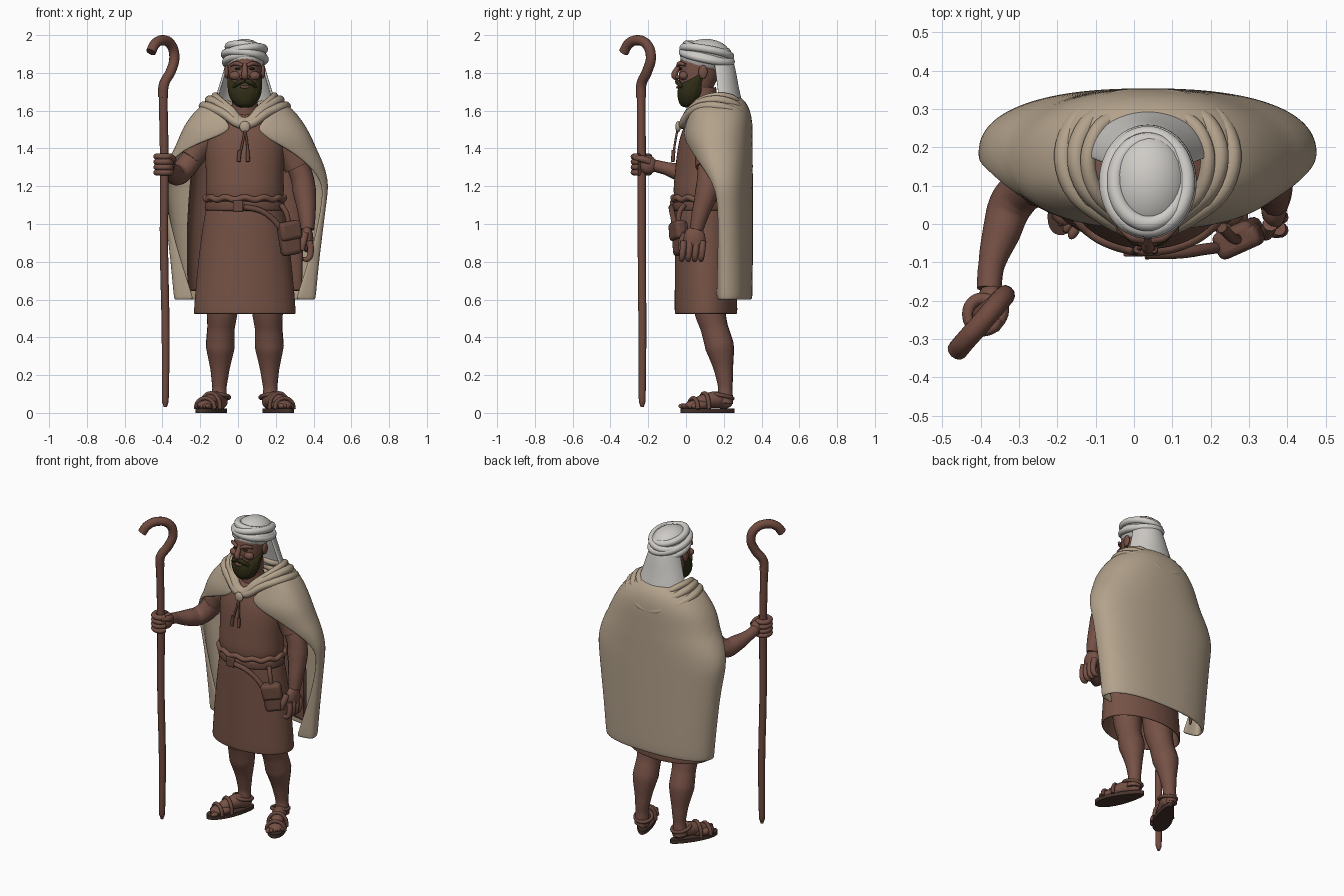
import bpy, bmesh
from math import sin, cos, pi, radians
from mathutils import Vector

if "Cube" in bpy.data.objects:
    bpy.data.objects.remove(bpy.data.objects["Cube"])

CX = 0.036  # body centre line


def material(name, rgb):
    m = bpy.data.materials.new(name)
    m.use_nodes = True
    m.diffuse_color = (*rgb, 1)
    m.node_tree.nodes["Principled BSDF"].inputs["Base Color"].default_value = (*rgb, 1)
    return m


SKIN = material("brown skin", (0.18, 0.082, 0.06))
TUNIC = material("brown tunic", (0.18, 0.085, 0.06))
WOOD = material("staff wood", (0.165, 0.07, 0.05))
LEATHER = material("leather", (0.14, 0.065, 0.047))
SOLE = material("dark sole", (0.06, 0.032, 0.024))
CLOAK = material("tan cloak", (0.45, 0.36, 0.26))
LINEN = material("white linen", (0.62, 0.6, 0.57))
HAIR = material("dark beard", (0.03, 0.027, 0.008))


def finish(ob, mat, subsurf=0, thick=0):
    ob.data.materials.clear()
    ob.data.materials.append(mat)
    bpy.ops.object.select_all(action='DESELECT')
    ob.select_set(True)
    bpy.context.view_layer.objects.active = ob
    bpy.ops.object.shade_smooth_by_angle(angle=radians(50))
    if thick:
        m = ob.modifiers.new("thickness", 'SOLIDIFY')
        m.thickness, m.offset = thick, 0
    if subsurf:
        m = ob.modifiers.new("smooth", 'SUBSURF')
        m.levels = m.render_levels = subsurf
    return ob


def grid(name, rows, mat, closed=False, thick=0, level=2):
    """Skin a list of equally long point rows."""
    bm = bmesh.new()
    vs = [[bm.verts.new(p) for p in row] for row in rows]
    n = len(rows[0])
    for a, b in zip(vs, vs[1:]):
        for i in range(n if closed else n - 1):
            j = (i + 1) % n
            bm.faces.new((a[i], a[j], b[j], b[i]))
    if closed:
        bm.faces.new(vs[0])
        bm.faces.new(vs[-1])
    bmesh.ops.recalc_face_normals(bm, faces=bm.faces)
    me = bpy.data.meshes.new(name)
    bm.to_mesh(me)
    bm.free()
    ob = bpy.data.objects.new(name, me)
    bpy.context.collection.objects.link(ob)
    return finish(ob, mat, level, thick)


def loft(name, rings, mat, n=24, ripple=0):
    """Stack of ellipses given as (z, y centre, x radius, y radius)."""
    rows = []
    for z, cy, rx, ry in rings:
        row = []
        for i in range(n):
            t = 2 * pi * i / n
            k = 1 + ripple * (i % 2)
            row.append((CX + rx * k * cos(t), cy + ry * k * sin(t), z))
        rows.append(row)
    return grid(name, rows, mat, closed=True)


def power(v, p):
    return abs(v) ** p * (1 if v >= 0 else -1)


def drape(name, rows, mat, thick=0.018, n=28, flat=0.85):
    """Open cloth around the back: (z, width, y centre, back, front, right span, left span)."""
    out = []
    for z, w, cy, rb, rf, sr, sl in rows:
        row = []
        for i in range(n + 1):
            t = radians(-sr + (sr + sl) * i / n)
            c = power(cos(t), flat)
            row.append((CX + w * power(sin(t), flat), cy + (rb if c > 0 else rf) * c, z))
        out.append(row)
    return grid(name, out, mat, thick=thick)


def tube(name, pts, mat, r=None, closed=False):
    """Round sweep; points are (x, y, z) with a shared r, or (x, y, z, radius)."""
    cu = bpy.data.curves.new(name, 'CURVE')
    cu.dimensions = '3D'
    cu.bevel_depth, cu.bevel_resolution, cu.resolution_u = 1, 4, 6
    cu.use_fill_caps = not closed
    sp = cu.splines.new('BEZIER')
    sp.bezier_points.add(len(pts) - 1)
    sp.use_cyclic_u = closed
    for b, p in zip(sp.bezier_points, pts):
        b.co = p[:3]
        b.radius = r if r else p[3]
        b.handle_left_type = b.handle_right_type = 'AUTO'
    ob = bpy.data.objects.new(name, cu)
    bpy.context.collection.objects.link(ob)
    bpy.ops.object.select_all(action='DESELECT')
    ob.select_set(True)
    bpy.context.view_layer.objects.active = ob
    bpy.ops.object.convert(target='MESH')
    return finish(bpy.context.object, mat)


def ball(name, loc, size, mat, rot=(0, 0, 0)):
    bpy.ops.mesh.primitive_uv_sphere_add(segments=24, ring_count=14, location=loc, rotation=rot)
    ob = bpy.context.object
    ob.name, ob.scale = name, size
    return finish(ob, mat)


def box(name, loc, size, mat, rot=(0, 0, 0), bevel=0.012):
    bpy.ops.mesh.primitive_cube_add(size=1, location=loc, rotation=rot)
    ob = bpy.context.object
    ob.name, ob.scale = name, size
    bpy.ops.object.transform_apply(location=False, rotation=False)
    m = ob.modifiers.new("soft edges", 'BEVEL')
    m.width, m.segments = bevel, 3
    return finish(ob, mat)


# Tunic, skirt and belt
loft("tunic_top", [(1.09, .09, .19, .14), (1.12, .09, .2, .15), (1.17, .09, .212, .16), (1.25, .09, .205, .152),
                   (1.38, .095, .215, .145), (1.48, .105, .215, .135), (1.55, .115, .15, .11),
                   (1.6, .11, .08, .07)], TUNIC)
loft("skirt", [(1.12, .09, .19, .14), (1.1, .09, .205, .152), (.95, .1, .232, .16), (.75, .104, .255, .165),
               (.54, .106, .273, .168), (.522, .106, .272, .167), (.525, .106, .258, .153),
               (.62, .106, .25, .145), (.7, .106, .24, .14)], TUNIC)
loft("belt", [(1.068, .09, .2, .15), (1.07, .09, .217, .163), (1.118, .09, .213, .161), (1.12, .09, .2, .15)], LEATHER)
tube("tunic_gather", [(CX + .208 * cos(i * pi / 12), .09 + .157 * sin(i * pi / 12), 1.135 + .006 * (-1) ** i)
                      for i in range(24)], TUNIC, .016, True)
box("buckle", (.0, -.075, 1.095), (.055, .02, .06), LEATHER, bevel=.006)
tube("belt_strap", [(.03, -.077, 1.09), (.12, -.075, 1.07), (.19, -.065, 1.02), (.23, -.06, .97)], LEATHER, .015)

# Pouch
POUCH_ROT = (0, radians(-10), radians(24))
box("pouch", (.272, -.03, .925), (.115, .06, .18), LEATHER, POUCH_ROT, .022)
box("pouch_flap", (.275, -.045, .965), (.122, .06, .1), LEATHER, POUCH_ROT, .02)
tube("pouch_strap", [(.23, -.01, 1.1), (.255, -.035, 1.06), (.27, -.04, 1.0)], LEATHER, .014)

# Cloak, lining and hood folds
drape("cloak", [(1.67, .14, .15, .13, .12, 125, 125), (1.63, .22, .15, .17, .13, 140, 140),
                (1.57, .28, .15, .19, .14, 157, 157), (1.5, .325, .15, .195, .16, 175, 175),
                (1.44, .355, .15, .195, .16, 147, 160), (1.38, .38, .16, .185, .15, 118, 142),
                (1.31, .415, .17, .175, .13, 102, 128), (1.22, .44, .18, .165, .08, 98, 112),
                (1.12, .425, .19, .155, .05, 100, 106), (.9, .4, .195, .15, .04, 115, 115),
                (.62, .37, .2, .145, .045, 135, 135), (.6, .365, .2, .14, .04, 135, 135)], CLOAK)
drape("cloak_lining", [(1.4, .27, .17, .15, 0, 88, 88), (1.0, .31, .18, .14, 0, 88, 88),
                       (.63, .3, .18, .14, 0, 88, 88)], TUNIC, thick=.01)


def collar(name, half, r):
    pts = [(CX + x, y, z) for x, y, z in half]
    back = [(CX - x, y, z) for x, y, z in reversed(half[1:-1])]
    tube(name, pts + back, CLOAK, r, True)


collar("hood_outer_fold", [(0, -.015, 1.525), (.12, .025, 1.59), (.21, .12, 1.625), (.2, .25, 1.6),
                           (.11, .315, 1.55), (0, .328, 1.52)], .024)
collar("hood_middle_fold", [(0, -.01, 1.535), (.1, .035, 1.61), (.18, .13, 1.655), (.17, .24, 1.64),
                            (.09, .3, 1.59), (0, .315, 1.565)], .024)
collar("hood_inner_fold", [(0, -.005, 1.545), (.08, .03, 1.61), (.15, .12, 1.67), (.14, .23, 1.67),
                           (.08, .28, 1.635), (0, .29, 1.615)], .02)

# Clasp with laces
ball("clasp", (CX, -.042, 1.515), (.028, .014, .03), CLOAK)
for s in (-1, 1):
    tube("lace", [(CX, -.045, 1.5), (CX + .012 * s, -.058, 1.43), (CX - .008 + .024 * s, -.068, 1.35)], LEATHER, .006)
    tube("lace_end", [(CX - .006 + .021 * s, -.066, 1.39), (CX - .008 + .025 * s, -.07, 1.33)], LEATHER, .01)

# Head
tube("neck", [(CX, .11, 1.54, .08), (CX, .095, 1.64, .068), (CX, .09, 1.72, .07)], SKIN)
loft("head", [(1.635, .035, .04, .04), (1.68, .045, .07, .075), (1.75, .062, .083, .1), (1.82, .075, .09, .112),
              (1.88, .085, .092, .118), (1.93, .09, .07, .09)], SKIN)
tube("nose", [(CX, -.03, 1.845, .012), (CX, -.05, 1.815, .015), (CX, -.06, 1.785, .018), (CX, -.045, 1.772, .014)], SKIN)
loft("beard", [(1.615, .02, .03, .035), (1.635, .02, .06, .056), (1.68, .026, .087, .072),
               (1.725, .035, .091, .077), (1.755, .05, .09, .076), (1.79, .078, .093, .04),
               (1.8, .08, .08, .03)], HAIR, 28, .035)
tube("lower_lip", [(CX - .022, -.04, 1.728), (CX, -.045, 1.724), (CX + .022, -.04, 1.728)], SKIN, .007)
for s in (-1, 1):
    ball("nostril", (CX + .017 * s, -.043, 1.778), (.011, .014, .01), SKIN)
    ball("cheek", (CX + .05 * s, -.012, 1.785), (.032, .025, .024), SKIN)
    tube("brow", [(CX + .012 * s, -.043, 1.838, .009), (CX + .04 * s, -.034, 1.85, .012),
                  (CX + .075 * s, -.005, 1.842, .008)], SKIN)
    ball("eye", (CX + .037 * s, -.029, 1.822), (.016, .008, .006), HAIR)
    tube("moustache", [(CX, -.048, 1.758, .01), (CX + .03 * s, -.043, 1.75, .014),
                       (CX + .06 * s, -.022, 1.725, .008)], HAIR)
    ball("ear", (CX + .096 * s, .09, 1.805), (.012, .024, .036), SKIN)

# Head wrap and neck veil
ball("head_wrap_dome", (CX, .105, 1.885), (.108, .135, .095), LINEN)
for k, (z, grow, tilt, roll) in enumerate([(1.868, 0, -.03, .012), (1.885, .006, -.025, -.014),
                                           (1.91, .002, -.022, .016), (1.93, -.014, -.02, -.008)]):
    tube("head_wrap_band", [(CX + (.1 + grow) * cos(t), .11 + (.122 + grow) * sin(t),
                             z + tilt * sin(t) + roll * cos(t))
                            for t in [i * pi / 8 for i in range(16)]], LINEN, .021, True)
drape("neck_veil", [(1.9, .085, .13, .1, .03, 85, 85), (1.83, .1, .15, .105, .03, 88, 88),
                    (1.73, .13, .165, .105, .03, 90, 90), (1.65, .155, .175, .115, .03, 90, 90),
                    (1.58, .16, .18, .12, .03, 90, 90)], LINEN, thick=.014, flat=1)

# Legs and sandals, mirrored about the centre line
for s in (-1, 1):
    side = "left" if s > 0 else "right"
    tube(side + "_leg", [(CX + .115 * s, .11, .8, .09), (CX + .12 * s, .125, .55, .085),
                         (CX + .126 * s, .15, .45, .074), (CX + .13 * s, .178, .35, .078),
                         (CX + .132 * s, .2, .22, .05), (CX + .135 * s, .208, .13, .038),
                         (CX + .138 * s, .205, .05, .045)], SKIN)
    turn = radians(26) * s

    def foot(across, ahead, z):
        """Foot coordinates: outward, toeward and up."""
        return Vector((CX + .172 * s + across * s * cos(turn) + ahead * sin(turn),
                       .115 - ahead * cos(turn) + across * s * sin(turn), z))

    bpy.ops.mesh.primitive_cylinder_add(vertices=40, radius=1, depth=.024, location=foot(0, 0, .012), rotation=(0, 0, turn))
    sole = bpy.context.object
    sole.name = side + "_sole"
    for v in sole.data.vertices:
        v.co.x *= .053 * (1 - .25 * v.co.y)
        v.co.y *= .157
    finish(sole, SOLE)
    tube(side + "_foot", [(*foot(0, -.135, .05), .02), (*foot(0, -.11, .055), .037), (*foot(0, -.05, .07), .044),
                          (*foot(0, .02, .06), .04), (*foot(0, .08, .045), .03)], SKIN)
    ball(side + "_forefoot", foot(0, .055, .04), (.052, .075, .03), SKIN, (0, 0, turn))
    for i in range(5):
        ball(side + "_toe", foot(-.04 + .02 * i, .127 - .009 * i, .036), (.014 - .001 * i, .025, .014), SKIN, (0, 0, turn))
    for ahead, top in ((.085, .078), (.02, .104)):
        tube(side + "_sandal_strap", [foot(-.056, ahead, .02), foot(-.045, ahead, top * .72), foot(0, ahead, top),
                                      foot(.045, ahead, top * .72), foot(.056, ahead, .02)], LEATHER, .011)
    tube(side + "_ankle_strap", [foot(.05 * cos(t), -.085 + .055 * sin(t), .088 + .012 * sin(t))
                                 for t in [i * pi / 4 for i in range(8)]], LEATHER, .011, True)

# Left arm hanging by the pouch
tube("left_sleeve", [(.19, .12, 1.49, .07), (.26, .12, 1.42, .078), (.315, .12, 1.3, .07)], TUNIC)
tube("left_arm", [(.27, .12, 1.4, .06), (.335, .12, 1.26, .06), (.352, .11, 1.17, .062),
                  (.365, .075, 1.05, .046), (.368, .055, .97, .036)], SKIN)
ball("left_palm", (.365, .045, .92), (.034, .058, .07), SKIN)
for i in range(4):
    y = .09 - .034 * i
    tube("left_finger", [(.378, y, .91, .018), (.385, y - .005, .855, .017),
                         (.37, y - .01, .815, .015), (.345, y - .01, .815, .011)], SKIN)
tube("left_thumb", [(.355, .0, .95, .02), (.345, -.025, .9, .018), (.34, -.028, .86, .012)], SKIN)

# Right arm reaching to the staff
tube("right_sleeve", [(-.12, .12, 1.49, .07), (-.2, .12, 1.42, .078), (-.25, .11, 1.35, .068)], TUNIC)
tube("right_arm", [(-.2, .12, 1.42, .06), (-.27, .1, 1.31, .06), (-.318, .055, 1.262, .058),
                   (-.345, -.02, 1.27, .05), (-.372, -.11, 1.295, .034), (-.378, -.17, 1.31, .032)], SKIN)
ball("right_palm", (-.372, -.2, 1.313), (.036, .045, .05), SKIN)
for i in range(4):
    z = 1.273 + .028 * i
    tube("right_finger", [(-.392 + .04 * cos(t), -.235 + .042 * sin(t), z, .016)
                          for t in [radians(a) for a in (60, 120, 180, 240, 300, 345)]], SKIN)
tube("right_thumb", [(-.35, -.19, 1.33, .02), (-.345, -.235, 1.345, .018), (-.365, -.275, 1.35, .013)], SKIN)

# Staff with crook
tube("staff_shaft", [(-.385, -.232, .03, .008), (-.385, -.232, .06, .018), (-.383, -.231, .4, .021),
                     (-.392, -.234, .9, .022), (-.39, -.235, 1.3, .023), (-.397, -.238, 1.7, .023)], WOOD)
tube("staff_crook", [(x, y, z, .027) for x, y, z in
                     [(-.397, -.238, 1.67), (-.392, -.236, 1.74), (-.355, -.205, 1.81), (-.337, -.186, 1.885),
                      (-.355, -.207, 1.95), (-.4, -.26, 1.973), (-.44, -.305, 1.952), (-.461, -.33, 1.91)]], WOOD)
